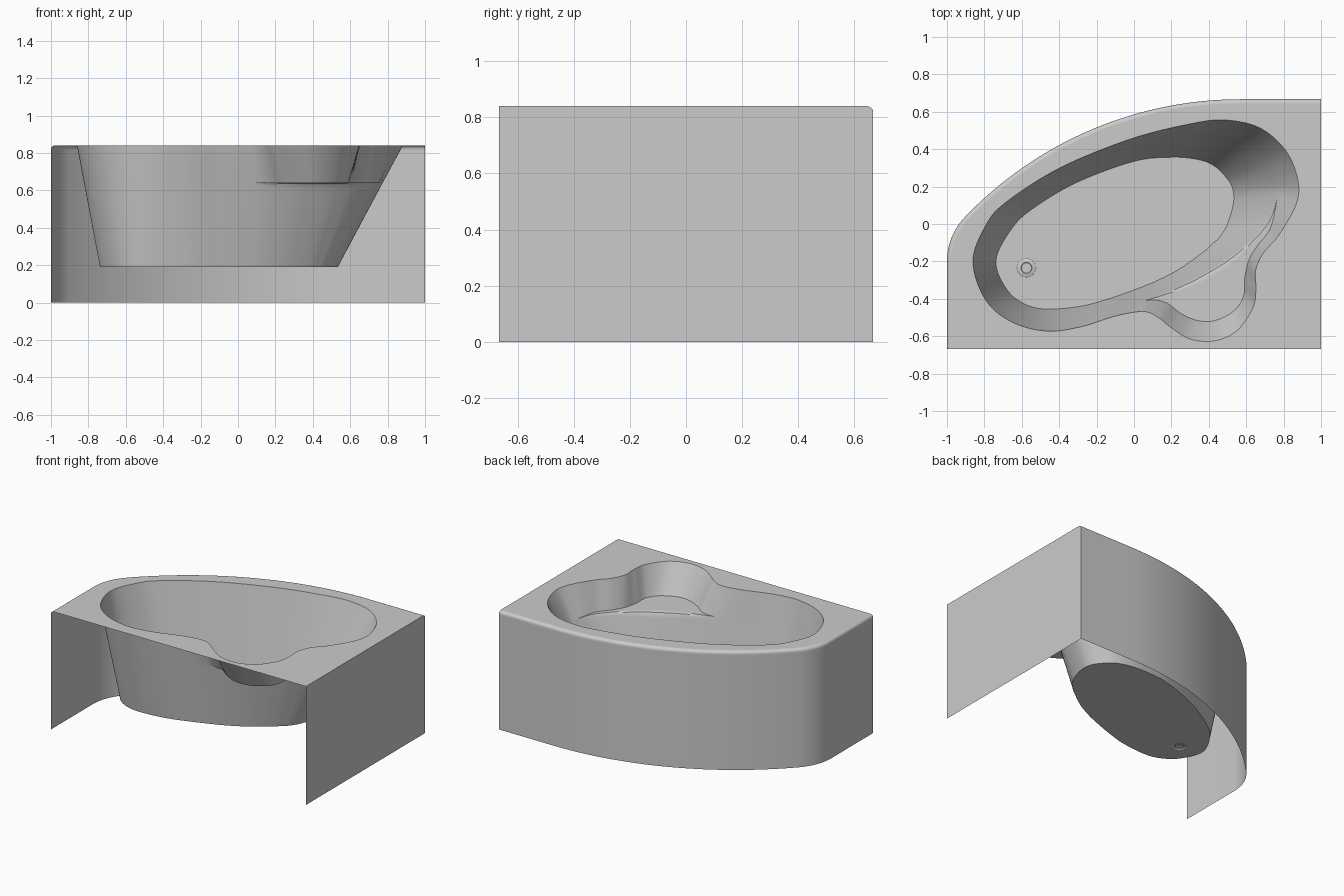
import bpy, bmesh
from math import sin, cos, pi, radians
from mathutils import Vector

cube = bpy.data.objects.get("Cube")
if cube:
    bpy.data.objects.remove(cube, do_unlink=True)

RIM, SEAT, FLOOR = 0.84, 0.64, 0.19
HALF_X, HALF_Y = 1.0, 0.667
FILLET = 0.022
STEPS = 8  # spline samples between control points

acrylic = bpy.data.materials.new("grey_acrylic")
acrylic.use_nodes = True
acrylic.diffuse_color = (0.6, 0.6, 0.6, 1)
acrylic.node_tree.nodes["Principled BSDF"].inputs["Base Color"].default_value = acrylic.diffuse_color


# ---------- helpers ----------
def finish(name, bm, smooth=False):
    bmesh.ops.remove_doubles(bm, verts=bm.verts, dist=0.0002)
    mesh = bpy.data.meshes.new(name)
    bm.to_mesh(mesh)
    bm.free()
    mesh.materials.append(acrylic)
    obj = bpy.data.objects.new(name, mesh)
    bpy.context.collection.objects.link(obj)
    if smooth:
        bpy.ops.object.select_all(action='DESELECT')
        obj.select_set(True)
        bpy.context.view_layer.objects.active = obj
        bpy.ops.object.shade_smooth_by_angle(angle=radians(35))
    return obj


def loft(name, rings, closed=True, inward=True, cap=False):
    """Skin a list of equal-length point rings with quads."""
    bm = bmesh.new()
    grid = [[bm.verts.new(p) for p in ring] for ring in rings]
    count = len(grid[0])
    for low, high in zip(grid, grid[1:]):
        for i in range(count if closed else count - 1):
            j = (i + 1) % count
            quad = [low[i], low[j], high[j], high[i]]
            bm.faces.new(quad[::-1] if inward else quad)
    if cap:
        bm.faces.new(grid[-1])
    return finish(name, bm, True)


def fill(name, *loops):
    """Flat sheet bounded by the first loop, with the others as holes."""
    bm = bmesh.new()
    for loop in loops:
        verts = [bm.verts.new(p) for p in loop]
        for i, v in enumerate(verts):
            bm.edges.new((verts[i - 1], v))
    bmesh.ops.triangle_fill(bm, use_beauty=True, edges=bm.edges[:], normal=(0, 0, 1))
    bm.normal_update()
    for f in bm.faces:
        if f.normal.z < 0:
            f.normal_flip()
    return finish(name, bm)


def spline(points):
    """Closed smooth curve through the control points."""
    out, n = [], len(points)
    for i in range(n):
        a, b, c, d = (points[(i + k - 1) % n] for k in range(4))
        for s in range(STEPS):
            t = s / STEPS
            out.append(b + 0.5 * t * (c - a + t * (2 * a - 5 * b + 4 * c - d
                                                   + t * (3 * (b - c) + d - a))))
    return out


def blend(ring_a, ring_b, t):
    return [a.lerp(b, t) for a, b in zip(ring_a, ring_b)]


def arc(cx, cy, r, start, end, n):
    angles = [radians(start + (end - start) * i / n) for i in range(n + 1)]
    return [Vector((cx + r * cos(a), cy + r * sin(a))) for a in angles]


def at(points, z):
    return [Vector((p.x, p.y, z)) for p in points]


# ---------- basin sections ----------
# around the seat: floor, seat inner edge, seat outer edge, rim
seat_rows = [
    (.06, -.33, .06, -.41, .06, -.41, .05, -.468),
    (.13, -.3, .16, -.375, .166, -.418, .13, -.5),
    (.2, -.265, .25, -.335, .25, -.478, .2, -.555),
    (.26, -.23, .33, -.295, .34, -.516, .3, -.615),
    (.31, -.195, .4, -.255, .43, -.517, .43, -.625),
    (.35, -.165, .46, -.22, .53, -.468, .55, -.57),
    (.39, -.135, .52, -.18, .585, -.39, .635, -.45),
    (.42, -.105, .58, -.135, .592, -.29, .652, -.35),
    (.45, -.08, .63, -.09, .615, -.19, .65, -.25),
    (.475, -.045, .68, -.04, .66, -.115, .69, -.157),
    (.5, 0, .73, .03, .73, -.02, .77, -.065),
    (.53, .1, .765, .134, .765, .134, .865, .1),
]
# plain sloping wall: floor, rim
wall_rows = [
    (.53, .18, .877, .23), (.5, .24, .813, .39), (.43, .31, .674, .513),
    (.34, .345, .487, .556), (.2, .357, .3, .535), (0, .335, -.016, .455),
    (-.3, .225, -.396, .3), (-.53, .09, -.69, .112), (-.65, -.02, -.797, -.016),
    (-.738, -.195, -.861, -.2), (-.68, -.35, -.797, -.4), (-.58, -.43, -.663, -.519),
    (-.46, -.455, -.476, -.572), (-.27, -.437, -.289, -.551), (-.09, -.385, -.1, -.492),
]
seat_ratio = (SEAT - FLOOR) / (RIM - FLOOR)
controls = [[Vector(row[k:k + 2]) for k in (0, 2, 4, 6)] for row in seat_rows]
for row in wall_rows:
    low, high = Vector(row[:2]), Vector(row[2:])
    mid = low.lerp(high, seat_ratio)
    controls.append([low, mid, mid, high])

floor_ring, inner, outer, rim_ring = (
    at(spline([row[k] for row in controls]), z)
    for k, z in enumerate((FLOOR, SEAT, SEAT, RIM)))
last = (len(seat_rows) - 1) * STEPS
outer[last:] = inner[last:]  # the ledge vanishes outside the seat

# softened front edge of the seat
below = blend(floor_ring, inner, 0.96)
behind = blend(inner, outer, 0.08)
crest = blend(inner, blend(below, behind, 0.5), 0.5)
loft("basin_wall_and_seat",
     [floor_ring, blend(floor_ring, inner, 0.92), below, crest, behind,
      blend(inner, outer, 0.14), outer, rim_ring])

# ---------- floor and drain ----------
drain = [at(arc(-.575, -.235, r, 0, 360, 32)[:-1], FLOOR + dz)
         for r, dz in ((.05, 0), (.046, .003), (.03, .004), (.027, .001))]
fill("basin_floor", floor_ring, drain[0])
loft("drain", drain, inward=False, cap=True)

# ---------- curved apron with a rounded top edge ----------
path = [Vector((HALF_X, HALF_Y))]
path += arc(.57, HALF_Y - 2.04, 2.04, 90, 136.3, 40)
path += arc(-.659, -.2, .341, 136.3, 180, 16)[1:]
path.append(Vector((-HALF_X, -HALF_Y)))
normals = []
for i in range(len(path)):
    t = (path[min(i + 1, len(path) - 1)] - path[max(i - 1, 0)]).normalized()
    normals.append(Vector((-t.y, t.x)))
profile = [(0, 0), (0, RIM - FILLET - 0.01)]
profile += [(FILLET * (1 - cos(a)), RIM - FILLET + FILLET * sin(a))
            for a in (k * pi / 12 for k in range(7))]
apron = [at([p + n * d for p, n in zip(path, normals)], z) for d, z in profile]
loft("curved_apron", apron, closed=False, inward=False)

# ---------- flat deck around the basin ----------
fill("deck", apron[-1] + [Vector((HALF_X, -HALF_Y, RIM))], rim_ring)

# ---------- straight end panel ----------
bm = bmesh.new()
edge = [(HALF_X, -HALF_Y, RIM), (HALF_X, -HALF_Y, 0)]
edge += [(HALF_X, HALF_Y - d, z) for d, z in profile]
bm.faces.new([bm.verts.new(p) for p in edge])
finish("end_panel", bm)
